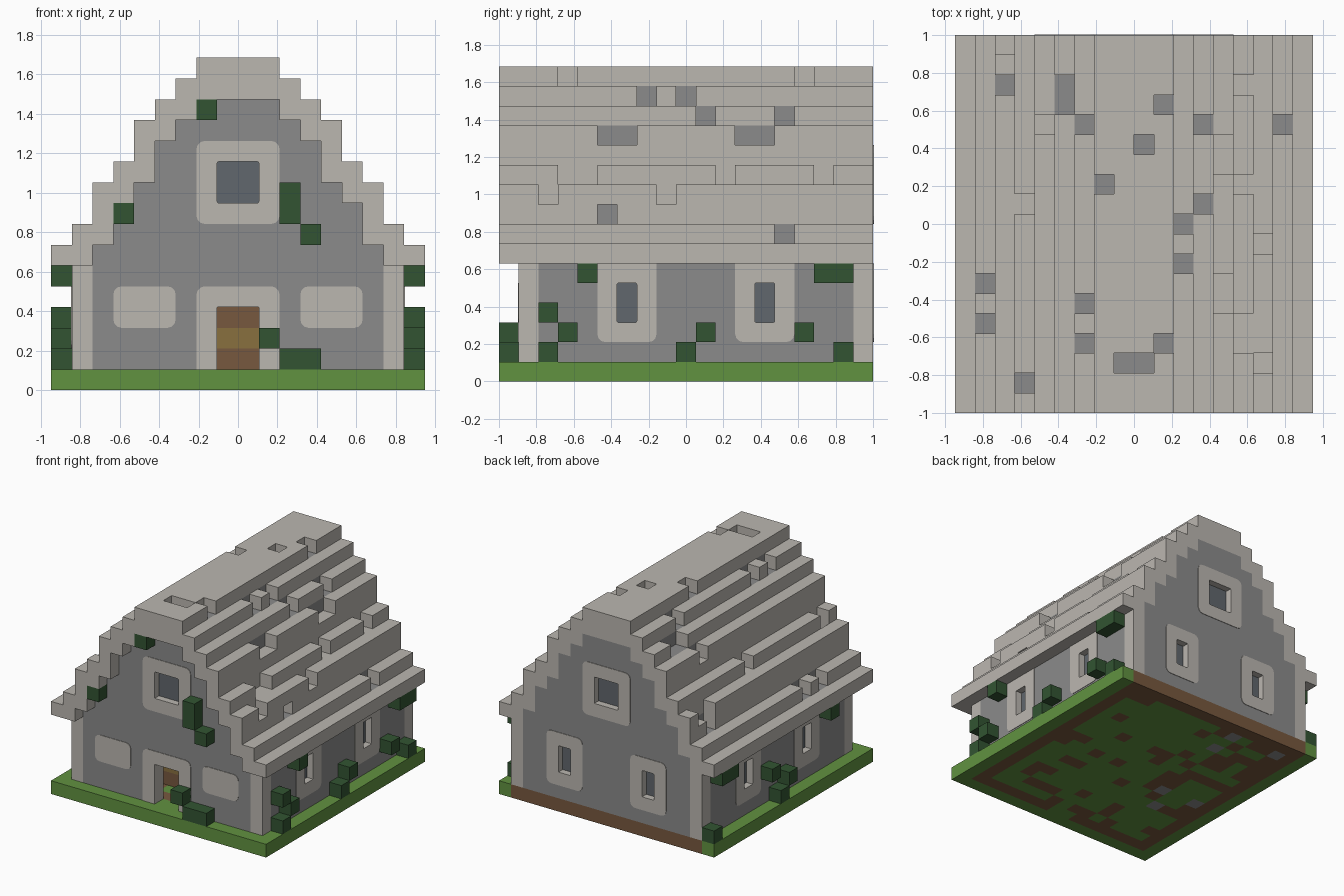
import bpy, bmesh, math, random
from mathutils import Vector

if "Cube" in bpy.data.objects:
    bpy.data.objects.remove(bpy.data.objects["Cube"])

random.seed(4)
U = 2 / 19           # edge of one block
NX, NY = 9, 19       # half width and full depth in blocks


def linear(c):
    c /= 255
    return c / 12.92 if c < 0.04045 else ((c + 0.055) / 1.055) ** 2.4


def material(name, *rgb):
    m = bpy.data.materials.new(name)
    m.use_nodes = True
    col = [linear(c) for c in rgb] + [1]
    m.diffuse_color = col
    m.node_tree.nodes["Principled BSDF"].inputs["Base Color"].default_value = col
    return m


PALE = material("pale_stone", 187, 183, 176)
GREY = material("grey_stone", 139, 139, 139)
IVY = material("dark_leaf", 50, 84, 50)
GRASS = material("grass_green", 97, 146, 64)
DIRT = material("brown_earth", 119, 88, 62)
TAN = material("tan_wood", 137, 112, 62)
GLASS = material("slate_glass", 97, 103, 109)


def finish(name, bm, mats):
    bmesh.ops.recalc_face_normals(bm, faces=bm.faces)
    me = bpy.data.meshes.new(name)
    bm.to_mesh(me)
    bm.free()
    for m in mats:
        me.materials.append(m)
    ob = bpy.data.objects.new(name, me)
    bpy.context.collection.objects.link(ob)
    return ob


def block_part(name, cells, solid):
    """Skin a dict {(i, j, k): material}, leaving out faces between blocks."""
    bm = bmesh.new()
    mats = list(dict.fromkeys(cells.values()))
    verts = {}
    for cell, mat in cells.items():
        for axis in range(3):
            for side in (0, 1):
                near = list(cell)
                near[axis] += 2 * side - 1
                if tuple(near) in solid:
                    continue
                loop = []
                for a, b in ((0, 0), (1, 0), (1, 1), (0, 1)):
                    p = list(cell)
                    p[axis] += side
                    p[(axis + 1) % 3] += a
                    p[(axis + 2) % 3] += b
                    p = tuple(p)
                    if p not in verts:
                        verts[p] = bm.verts.new((p[0] * U, p[1] * U - 1, p[2] * U))
                    loop.append(verts[p])
                face = bm.faces.new(loop if side else loop[::-1])
                face.material_index = mats.index(mat)
    me = bpy.data.meshes.new(name)
    bm.to_mesh(me)
    bm.free()
    for m in mats:
        me.materials.append(m)
    bpy.context.collection.objects.link(bpy.data.objects.new(name, me))


def column(i):
    return i if i >= 0 else -1 - i


# Ground: grass with an earth footing under the walls
ground = {}
for i in range(-NX, NX):
    for j in range(NY):
        c = column(i)
        footing = (c == 7 and j > 0) or (c < 8 and j in (1, 18))
        mat = GRASS
        if footing and not (c < 1 and j == 1):
            mat = DIRT
        elif c < 7 and 1 < j < 18:
            r = random.random()
            worn = i < -2 and j > 5
            if r < (0.45 if worn else 0.14):
                mat = DIRT
            elif worn and r > 0.9:
                mat = GREY
        ground[i, j, 0] = mat

# Stepped roof: top and underside level of each column from the ridge outward
TOP = [16, 16, 15, 14, 13, 11, 10, 8, 7]
LOW = [14, 14, 13, 12, 10, 9, 7, 6, 6]
roof = {}
for i in range(-NX, NX):
    c = column(i)
    outer = TOP[c + 1] if c < 8 else 6
    for j in range(NY):
        for k in range(LOW[c], TOP[c]):
            shell = k >= min(outer, TOP[c] - 1) or (c, k) in ((4, 10), (5, 9))
            roof[i, j, k] = PALE if shell or j in (0, 18) else GREY
        if c == 5 and 0 < j < 18:
            roof[i, j, 8] = GREY

# Missing roof blocks: (column, level) -> positions along the ridge
GAPS = {(1, 15): (3, 15), (2, 14): (7, 9), (3, 13): (10, 14), (4, 12): (5, 6, 12, 13),
        (5, 10): (3, 4, 11, 16), (6, 9): (2, 8), (6, 8): (5,), (7, 7): (14,),
        (0, 15): (2, 13), (-1, 15): (2,), (-2, 15): (11,), (-3, 14): (3, 5, 14),
        (-4, 13): (15, 16), (-5, 12): (14,), (-6, 10): (1, 10), (-6, 9): (1,),
        (-7, 9): (16, 17), (-7, 8): (16,), (-8, 7): (4, 6)}
for (i, k), places in GAPS.items():
    for j in places:
        roof.pop((i, j, k), None)

# Walls with pale corner posts
walls = {}
for i in range(-8, 8):
    c = column(i)
    for j in (1, 18):
        for k in range(1, LOW[c]):
            walls[i, j, k] = PALE if c == 7 else GREY
for i in (-8, 7):
    for j in range(2, 18):
        for k in range(1, 6):
            walls[i, j, k] = GREY


# Openings: cut the blocks and line the reveal with pale stone
def place(face, a, b, d):
    """Point on a wall: a along, b up (in blocks), d outward."""
    if face == "front":
        return Vector((a * U, U - 1 + d, b * U)) - Vector((0, 2 * d, 0))
    if face == "back":
        return Vector((a * U, 1 + d, b * U))
    s = 1 if face == "left" else -1
    return Vector((s * (8 * U + d), a * U - 1, b * U))


def wall_cell(face, a, b):
    return {"front": (a, 1, b), "back": (a, 18, b),
            "left": (7, a, b), "right": (-8, a, b)}[face]


def cut(face, a0, a1, b0, b1):
    for a in range(a0 - 1, a1 + 1):
        for b in range(b0 - 1, b1 + 1):
            cell = wall_cell(face, a, b)
            across, up = a0 <= a < a1, b0 <= b < b1
            if across and up:
                walls.pop(cell)
            elif (across or up) and cell in walls:
                walls[cell] = PALE


def rounded(a0, a1, b0, b1, r):
    pts = []
    corners = ((a1 - r, b1 - r), (a0 + r, b1 - r), (a0 + r, b0 + r), (a1 - r, b0 + r))
    for q, (a, b) in enumerate(corners):
        for step in range(4):
            t = math.pi / 2 * (q + step / 3)
            pts.append((a + r * math.cos(t), b + r * math.sin(t)))
    return pts


def plate(name, face, mat, outer, inner=None, d0=0.0, d1=0.004):
    """Rounded plate on a wall, with an optional rounded hole."""
    bm = bmesh.new()
    loops = [[[bm.verts.new(place(face, a, b, d)) for a, b in pts] for d in (d0, d1)]
             for pts in ([outer, inner] if inner else [outer])]
    n = len(outer)
    for low, high in loops:
        for q in range(n):
            w = (q + 1) % n
            bm.faces.new((low[q], low[w], high[w], high[q]))
    for layer in (0, 1):
        if inner:
            o, h = loops[0][layer], loops[1][layer]
            for q in range(n):
                w = (q + 1) % n
                bm.faces.new((o[q], o[w], h[w], h[q]))
        else:
            bm.faces.new(loops[0][layer])
    finish(name, bm, [mat])


def window(name, face, a0, a1, b0, b1, rise=0.0):
    cut(face, a0, a1, b0, b1)
    plate(name + "_surround", face, PALE, rounded(a0 - 1, a1 + 1, b0 - 1, b1 + 1 + rise, 0.4),
          rounded(a0, a1, b0, b1, 0.08))
    plate(name + "_glass", face, GLASS, rounded(a0, a1, b0, b1, 0.01), d0=-0.07, d1=-0.05)


for face in ("front", "back"):
    window(face + "_gable_window", face, -1, 1, 9, 11)
for a in (-4, 3):
    window("back_window", "back", a, a + 1, 3, 5)
for face in ("left", "right"):
    for a in (6, 13):
        window(face + "_window", face, a, a + 1, 3, 5, 0.45)
for a in (-6, 3):
    plate("front_stone_panel", "front", PALE, rounded(a, a + 3, 3, 5, 0.4))

# Doorway, its surround sunk into the ground at the foot
cut("front", -1, 1, 1, 4)
plate("door_surround", "front", PALE, rounded(-2, 2, 0.3, 5, 0.4),
      rounded(-1, 1, 0.8, 4, 0.02))

# Wooden shelf wall inside
shelf = {(i, 4, k): TAN if k == 2 else DIRT for i in range(-5, 5) for k in (1, 2, 3)}

# Ivy and bushes
front_ivy = ((-6, 8), (-2, 13), (-1, 14), (0, 14), (2, 8), (2, 9), (3, 7), (1, 2), (2, 1), (3, 1))
left_ivy = ((4, 5), (2, 3), (3, 2), (2, 1), (9, 1), (10, 2), (15, 2), (17, 1), (16, 5), (17, 5))
right_ivy = ((18, 1), (16, 5), (17, 5), (11, 3), (10, 1), (9, 2), (4, 5))
ivy = {(i, 0, k): IVY for i, k in front_ivy}
ivy.update({(8, j, k): IVY for j, k in left_ivy})
ivy.update({(-9, j, k): IVY for j, k in right_ivy})

parts = {"ground": ground, "walls": walls, "roof": roof, "shelf_wall": shelf, "ivy": ivy}
solid = set().union(*parts.values())
for name, cells in parts.items():
    block_part(name, cells, solid)
